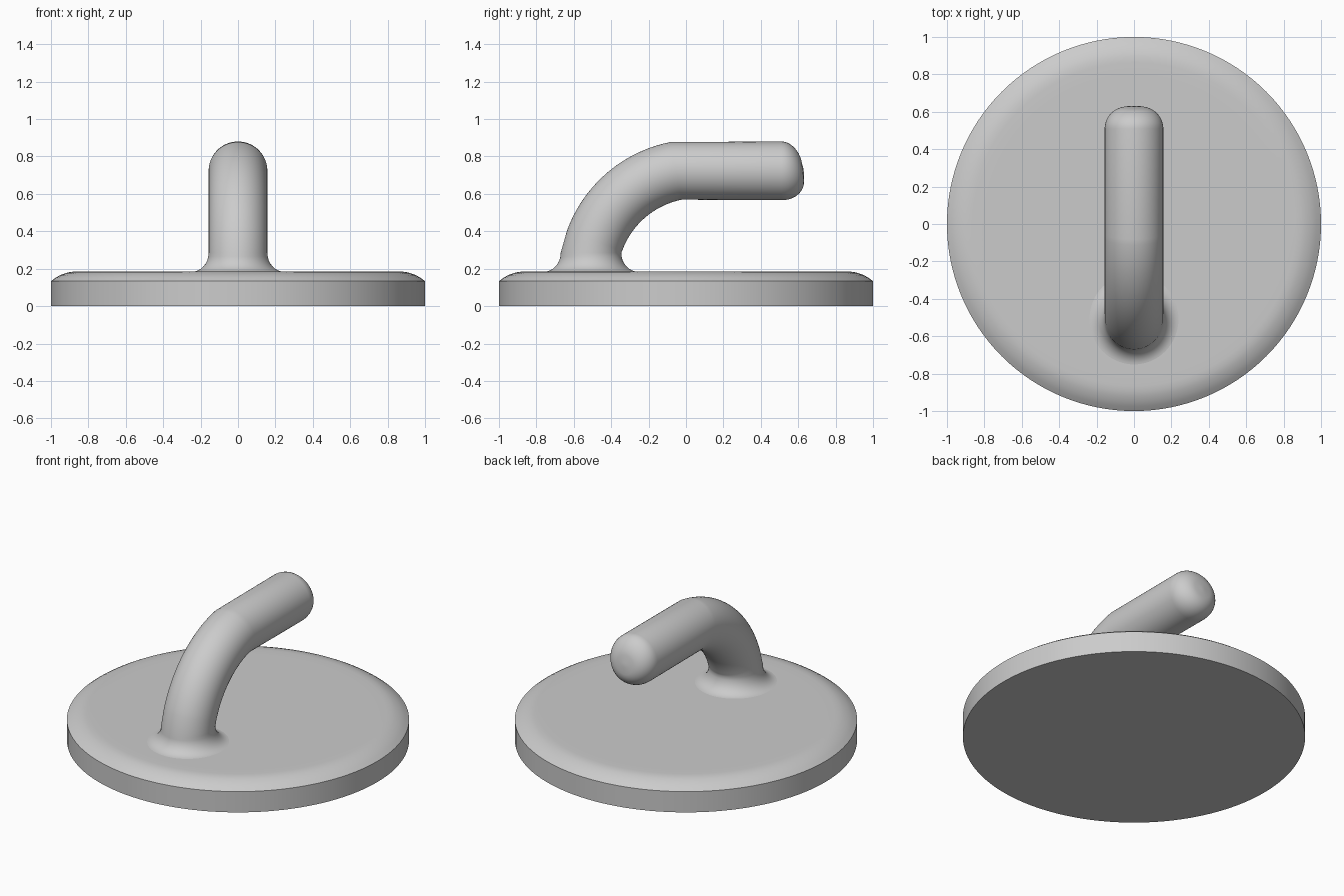
import bpy, bmesh, math
from mathutils import Vector

if "Cube" in bpy.data.objects:
    bpy.data.objects.remove(bpy.data.objects["Cube"])

grey = bpy.data.materials.new("plain grey")
grey.diffuse_color = (0.6, 0.6, 0.6, 1)
grey.use_nodes = True
grey.node_tree.nodes["Principled BSDF"].inputs["Base Color"].default_value = grey.diffuse_color


def loft(name, rings, angle):
    """Skin a stack of equal-sized point rings and cap both ends."""
    bm = bmesh.new()
    loops = [[bm.verts.new(p) for p in ring] for ring in rings]
    n = len(loops[0])
    for a, b in zip(loops, loops[1:]):
        for i in range(n):
            j = (i + 1) % n
            bm.faces.new((a[i], a[j], b[j], b[i]))
    bm.faces.new(loops[0][::-1])
    bm.faces.new(loops[-1])
    bmesh.ops.recalc_face_normals(bm, faces=bm.faces[:])
    mesh = bpy.data.meshes.new(name)
    bm.to_mesh(mesh)
    bm.free()
    mesh.materials.append(grey)
    obj = bpy.data.objects.new(name, mesh)
    bpy.context.collection.objects.link(obj)
    bpy.ops.object.select_all(action='DESELECT')
    obj.select_set(True)
    bpy.context.view_layer.objects.active = obj
    bpy.ops.object.shade_smooth_by_angle(angle=math.radians(angle))
    return obj


def ring(centre, across, up, n):
    c, u, v = Vector(centre), Vector(across), Vector(up)
    return [c + u * math.cos(2 * math.pi * i / n) + v * math.sin(2 * math.pi * i / n)
            for i in range(n)]


# Round base plate with a softened upper rim
profile = [(1, 0), (1, 0.134), (0.975, 0.152), (0.95, 0.166), (0.92, 0.177),
           (0.895, 0.183), (0.865, 0.185), (0.8, 0.185)]
loft("base_plate", [ring((0, 0, z), (r, 0, 0), (0, r, 0), 128) for r, z in profile], 30)

# Hook: flared foot, bent neck, straight arm with a rounded end
N, R = 64, 0.157
rings = []
foot_y, foot_top = -0.508, 0.285
for k in range(9):
    a = math.radians(90 * k / 8)
    flare = 0.09 * (1 - math.sin(a))
    z = foot_top - 0.101 * math.cos(a)
    rings.append(ring((0, foot_y, z), (R + flare, 0, 0), (0, R + 0.005 + flare, 0), N))

bend_y, bend_z, bend_r = 0.06, 0.15, 0.584
for k in range(25):
    a = math.radians(20 + (79 - 20) * k / 24)
    out = Vector((0, -math.cos(a), math.sin(a)))
    centre = Vector((0, bend_y, bend_z)) + out * bend_r
    rings.append(ring(centre, (R, 0, 0), -out * R, N))

arm_z = 0.723
round_r = 0.115
for k in range(11):
    a = math.radians(90 * k / 10)
    r = R - round_r * (1 - math.cos(a))
    y = 0.51 + round_r * math.sin(a)
    lean = 0.13 * math.sin(a)  # end face leans back slightly
    rings.append(ring((0, y, arm_z), (r, 0, 0), (0, lean * r, -r), N))
rings.append(ring((0, 0.629, arm_z), (0.015, 0, 0), (0, 0.002, -0.015), N))
loft("hook", rings, 40)
